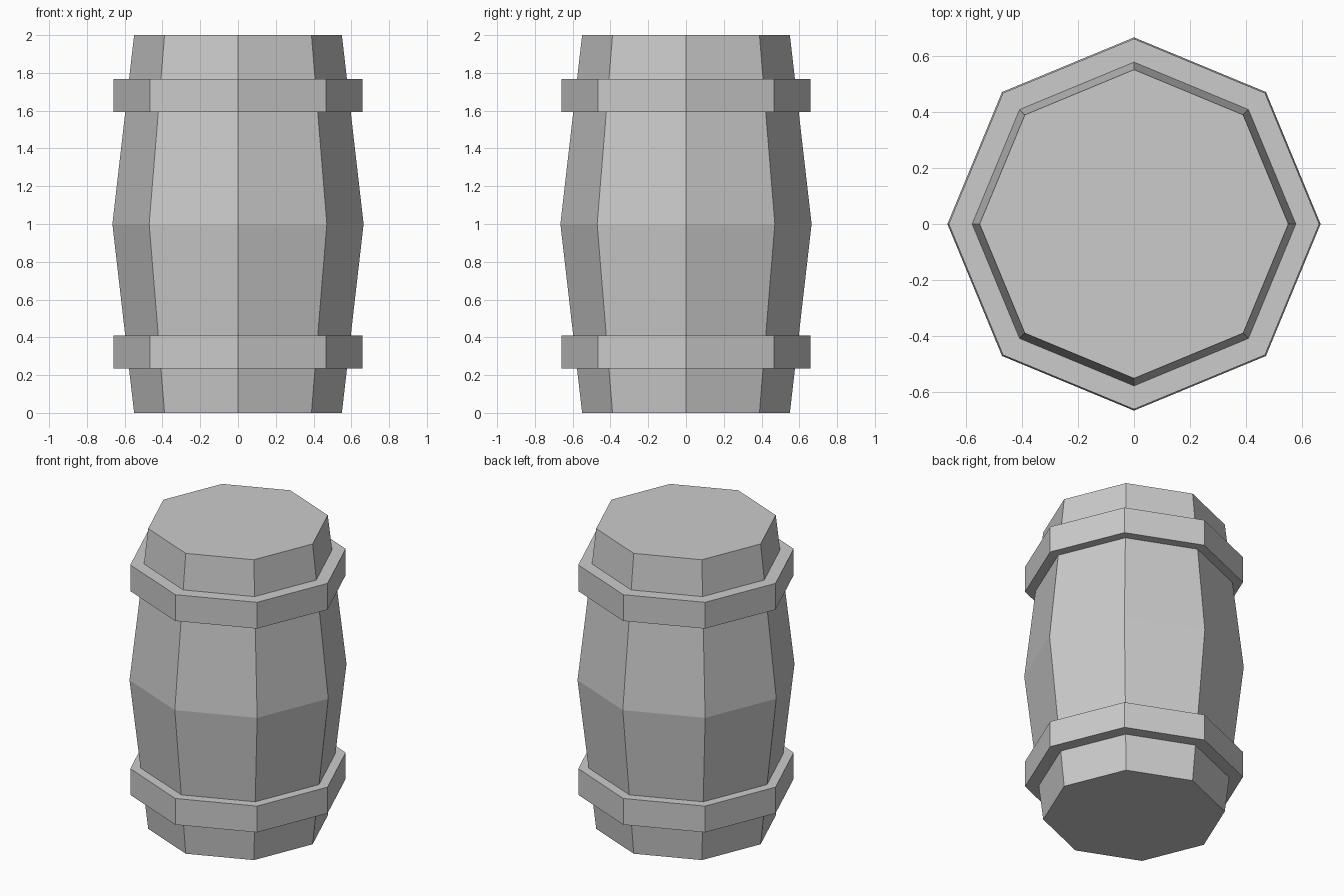
import bpy, bmesh, math

if "Cube" in bpy.data.objects:
    bpy.data.objects.remove(bpy.data.objects["Cube"])

SIDES = 8
R_END, R_MID, R_BAND = 0.55, 0.665, 0.66

grey = bpy.data.materials.new("plain grey")
grey.diffuse_color = (0.6, 0.6, 0.6, 1)
grey.use_nodes = True
grey.node_tree.nodes["Principled BSDF"].inputs["Base Color"].default_value = grey.diffuse_color


def barrel_radius(z):
    return R_MID - (R_MID - R_END) * abs(z - 1)


def lathe(name, profile, closed=False):
    """Spin (radius, z) points into an eight-sided flat-faced solid."""
    bm = bmesh.new()
    rings = []
    for r, z in profile:
        angles = [2 * math.pi * i / SIDES for i in range(SIDES)]
        rings.append([bm.verts.new((r * math.cos(a), r * math.sin(a), z)) for a in angles])
    pairs = list(zip(rings, rings[1:]))
    if closed:
        pairs.append((rings[-1], rings[0]))
    else:
        bm.faces.new(rings[0][::-1])
        bm.faces.new(rings[-1])
    for lo, hi in pairs:
        for i in range(SIDES):
            j = (i + 1) % SIDES
            bm.faces.new((lo[i], lo[j], hi[j], hi[i]))
    bmesh.ops.recalc_face_normals(bm, faces=bm.faces)
    mesh = bpy.data.meshes.new(name)
    bm.to_mesh(mesh)
    bm.free()
    mesh.materials.append(grey)
    obj = bpy.data.objects.new(name, mesh)
    bpy.context.collection.objects.link(obj)


# Bulging barrel body with flat ends
lathe("barrel_body", [(R_END, 0), (R_MID, 1), (R_END, 2)])

# Two hoops, set slightly into the body
for name, z0, z1 in (("lower_hoop", 0.235, 0.41), ("upper_hoop", 1.592, 1.767)):
    lathe(name, [(barrel_radius(z0) - 0.005, z0), (R_BAND, z0),
                 (R_BAND, z1), (barrel_radius(z1) - 0.005, z1)], closed=True)
